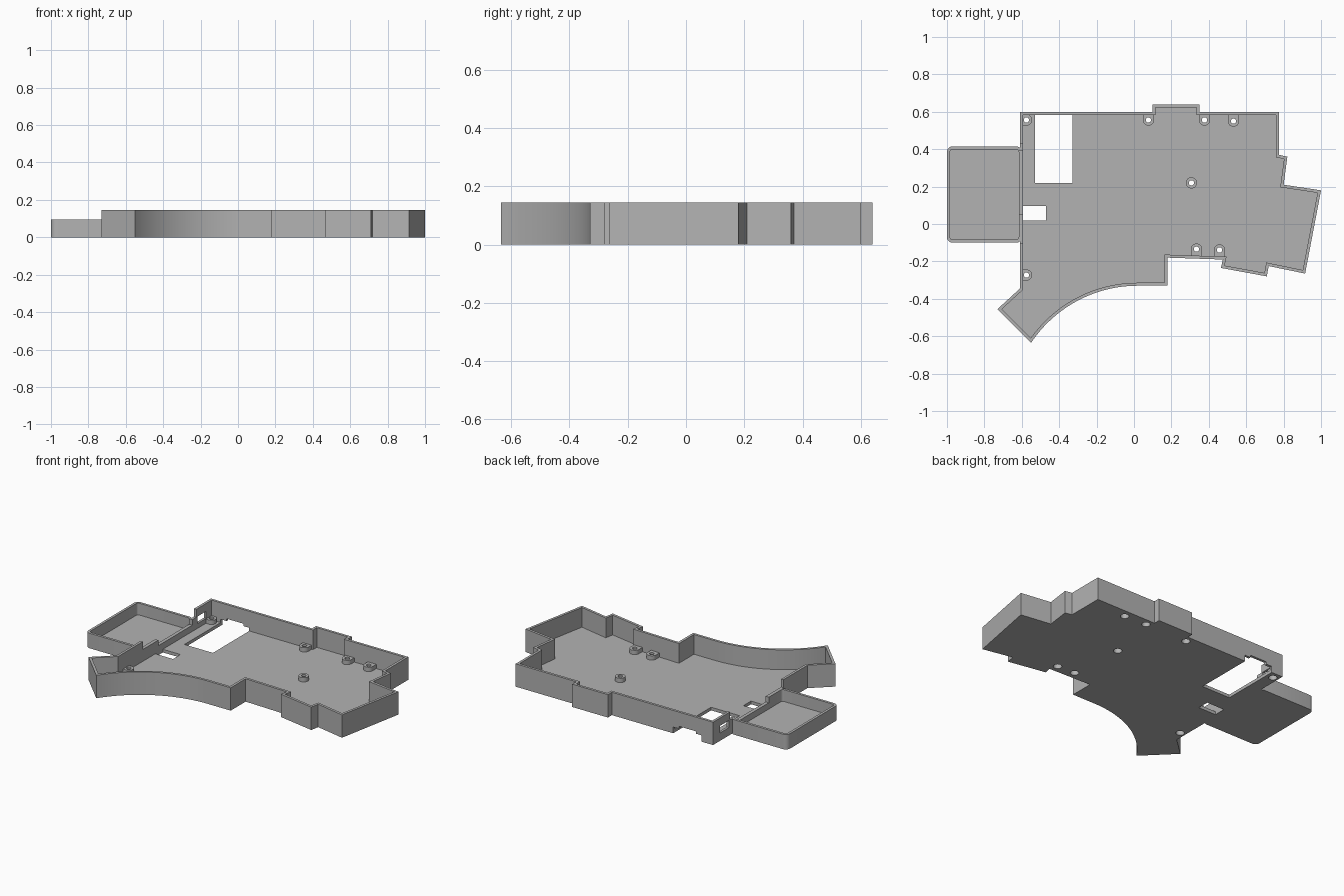
import bpy, bmesh, math
from mathutils import Vector

if "Cube" in bpy.data.objects:
    bpy.data.objects.remove(bpy.data.objects["Cube"], do_unlink=True)

grey = bpy.data.materials.new("plain_grey")
grey.use_nodes = True
tone = (0.45, 0.45, 0.45, 1)
grey.diffuse_color = tone
grey.node_tree.nodes["Principled BSDF"].inputs["Base Color"].default_value = tone

WALL, FLOOR, HEIGHT, TRAY_HEIGHT = 0.016, 0.02, 0.145, 0.095


def prisms(name, profiles, z0, z1):
    """One object of upright prisms, one per flat profile."""
    bm = bmesh.new()
    for pts in profiles:
        face = bm.faces.new([bm.verts.new((x, y, z0)) for x, y in pts])
        out = bmesh.ops.extrude_face_region(bm, geom=[face])
        up = [v for v in out["geom"] if isinstance(v, bmesh.types.BMVert)]
        bmesh.ops.translate(bm, verts=up, vec=(0, 0, z1 - z0))
    bmesh.ops.recalc_face_normals(bm, faces=bm.faces)
    mesh = bpy.data.meshes.new(name)
    bm.to_mesh(mesh)
    bm.free()
    mesh.materials.append(grey)
    ob = bpy.data.objects.new(name, mesh)
    bpy.context.collection.objects.link(ob)
    return ob


def rect(x0, x1, y0, y1):
    return [(x0, y0), (x1, y0), (x1, y1), (x0, y1)]


def arc(cx, cy, r, a0, a1, n):
    return [(cx + r * math.cos(math.radians(a0 + (a1 - a0) * i / n)),
             cy + r * math.sin(math.radians(a0 + (a1 - a0) * i / n))) for i in range(n + 1)]


def circle(cx, cy, r):
    return arc(cx, cy, r, 0, 345, 23)


def inset(pts, d):
    """Move every edge of a counter-clockwise outline inward by d."""
    result = []
    for i, p in enumerate(pts):
        p = Vector(p)
        e0 = (p - Vector(pts[i - 1])).normalized()
        e1 = (Vector(pts[(i + 1) % len(pts)]) - p).normalized()
        n0, n1 = Vector((-e0.y, e0.x)), Vector((-e1.y, e1.x))
        result.append(tuple(p + (n0 + n1) * d / (1 + n0.dot(n1))))
    return result


def cut(ob, profiles, z0, z1):
    tool = prisms("cutter", profiles, z0, z1)
    tool.hide_render = True
    mod = ob.modifiers.new("cut", "BOOLEAN")
    mod.operation, mod.solver, mod.object = "DIFFERENCE", "EXACT", tool
    bpy.ops.object.select_all(action="DESELECT")
    bpy.context.view_layer.objects.active = ob
    ob.select_set(True)
    bpy.ops.object.modifier_apply(modifier=mod.name)
    mesh = tool.data
    bpy.data.objects.remove(tool, do_unlink=True)
    bpy.data.meshes.remove(mesh)


# Main case: counter-clockwise outline with a curved front edge
outline = arc(0.02, -1.015, 0.685, 146.3, 90, 24) + [
    (0.18, -0.33), (0.18, -0.18), (0.475, -0.19), (0.465, -0.235),
    (0.71, -0.28), (0.72, -0.225), (0.915, -0.265), (1.0, 0.18),
    (0.80, 0.21), (0.82, 0.36), (0.775, 0.37), (0.775, 0.60),
    (0.35, 0.60), (0.35, 0.64), (0.10, 0.64), (0.10, 0.60),
    (-0.61, 0.60), (-0.61, -0.345), (-0.73, -0.455)]
case = prisms("case_shell", [outline], 0, HEIGHT)
cut(case, [inset(outline, WALL)], FLOOR, 0.3)

# Side tray with rounded corners
r = 0.03
x0, x1, y0, y1 = -1.0, -0.6, -0.10, 0.415
tray_outline = (arc(x0 + r, y0 + r, r, 180, 270, 6) + arc(x1 - r, y0 + r, r, 270, 360, 6)
                + arc(x1 - r, y1 - r, r, 0, 90, 6) + arc(x0 + r, y1 - r, r, 90, 180, 6))
tray = prisms("side_tray", [tray_outline], 0, TRAY_HEIGHT)
cut(tray, [inset(tray_outline, WALL)], FLOOR, 0.3)

# Lowered wall between the case and the tray
cut(case, [rect(-0.65, -0.57, -0.105, 0.43)], TRAY_HEIGHT, 0.3)
for part in (case, tray):
    cut(part, [rect(-0.65, -0.57, 0.05, 0.39)], 0.06, 0.3)

# Floor openings, cable port in the side wall, stepped notch under the back wall
cut(case, [rect(-0.53, -0.33, 0.22, 0.59), rect(-0.594, -0.47, 0.02, 0.095)], -0.1, 0.035)
cut(case, [rect(-0.53, -0.33, 0.5, 0.7)], -0.1, 0.04)
cut(case, [rect(-0.49, -0.37, 0.5, 0.7)], -0.1, 0.055)
cut(case, [rect(-0.65, -0.58, 0.44, 0.53)], 0.05, 0.095)

# Screw bosses: x, y, direction of the tab to the wall, tab length
bosses = [(-0.575, 0.556, 180, 0.03), (0.077, 0.556, 90, 0.035),
          (0.377, 0.556, 90, 0.035), (0.532, 0.55, 90, 0.04),
          (0.307, 0.22, None, 0), (0.334, -0.134, 270, 0.045),
          (0.457, -0.139, 270, 0.045), (-0.575, -0.273, 180, 0.03)]


def boss_profile(x, y, turn, length):
    if turn is None:
        return circle(x, y, 0.03)
    a = math.radians(turn)
    dx, dy = length * math.cos(a), length * math.sin(a)
    half = arc(x, y, 0.03, turn + 90, turn + 270, 12)
    return half + [(half[-1][0] + dx, half[-1][1] + dy), (half[0][0] + dx, half[0][1] + dy)]


posts = prisms("screw_bosses", [boss_profile(*b) for b in bosses], 0.01, 0.047)
for part in (case, posts):
    cut(part, [circle(b[0], b[1], 0.014) for b in bosses], -0.1, 0.2)
    cut(part, [circle(b[0], b[1], 0.025) for b in bosses], -0.1, 0.03)

# Smooth the curved walls, keep the corners sharp
for part in (case, tray, posts):
    bpy.ops.object.select_all(action="DESELECT")
    bpy.context.view_layer.objects.active = part
    part.select_set(True)
    bpy.ops.object.shade_smooth_by_angle(angle=math.radians(25))
